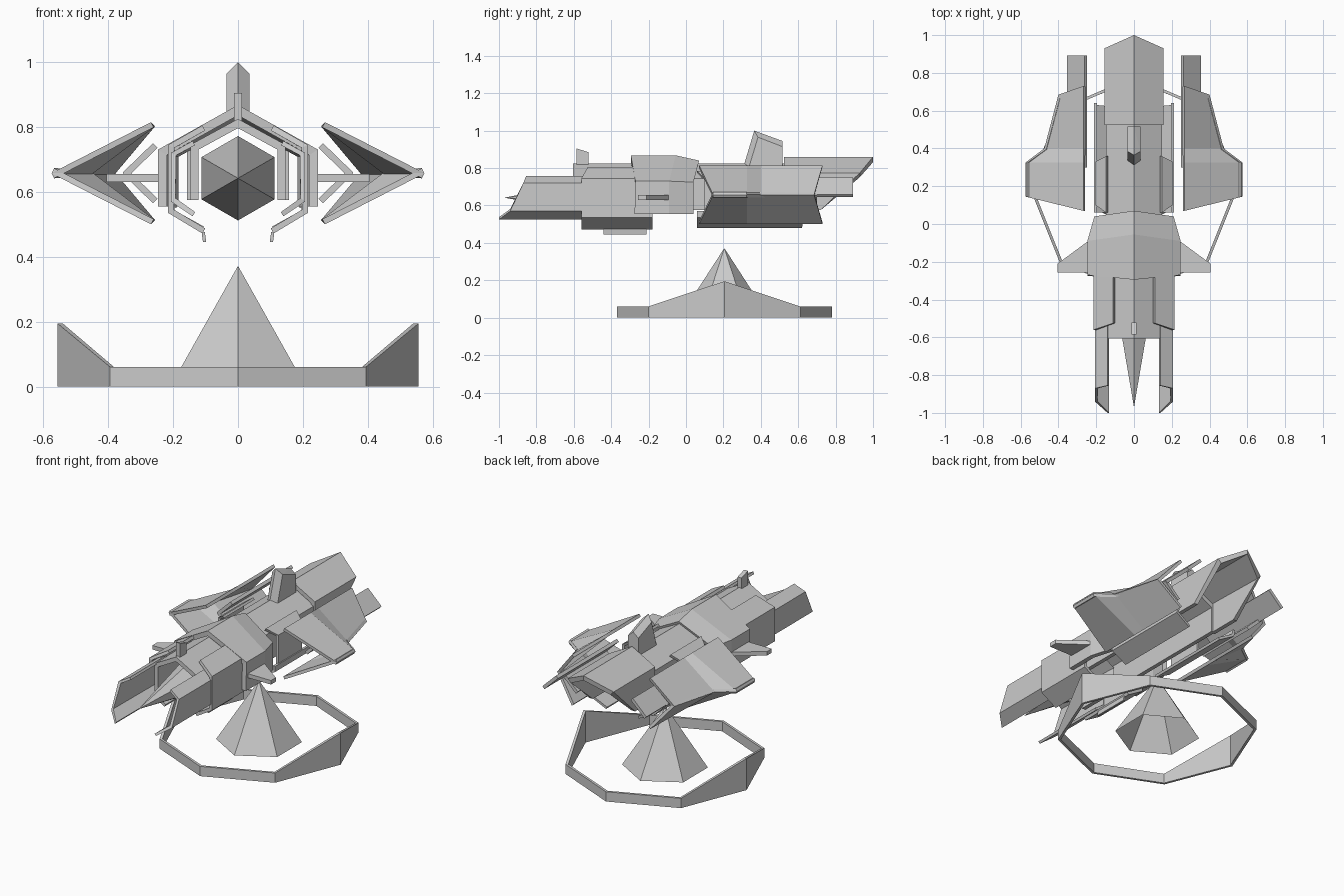
import bpy, bmesh, math

cube = bpy.data.objects.get("Cube")
if cube:
    bpy.data.objects.remove(cube, do_unlink=True)

grey = bpy.data.materials.new("plain_grey")
grey.use_nodes = True
grey.diffuse_color = (0.6, 0.6, 0.6, 1)
bsdf = next(n for n in grey.node_tree.nodes if n.type == 'BSDF_PRINCIPLED')
bsdf.inputs["Base Color"].default_value = (0.6, 0.6, 0.6, 1)


def add(name, verts, faces, mirror=False, thickness=0):
    """Mesh object, optionally mirrored in x and thickened inwards."""
    mesh = bpy.data.meshes.new(name)
    mesh.from_pydata(verts, [], faces)
    mesh.materials.append(grey)
    ob = bpy.data.objects.new(name, mesh)
    bpy.context.collection.objects.link(ob)
    if mirror:
        ob.modifiers.new("mirror", 'MIRROR').merge_threshold = 0.0005
    if thickness:
        sol = ob.modifiers.new("thickness", 'SOLIDIFY')
        sol.thickness = thickness
        sol.offset = -1
        sol.use_even_offset = True
    return ob


def shell(name, rings, thickness, mirror=True, closed=False):
    """Skin of quads through matching rings of points, given a wall thickness."""
    n = len(rings[0])
    verts = [p for r in rings for p in r]
    count = len(rings) if closed else len(rings) - 1
    faces = []
    for k in range(count):
        a, b = k * n, ((k + 1) % len(rings)) * n
        faces += [(a + i, a + i + 1, b + i + 1, b + i) for i in range(n - 1)]
    return add(name, verts, faces, mirror, thickness)


def panel(name, section, front, back, thickness):
    """Mirrored shell of one x-z section; front and back give y per point."""
    return shell(name, [[(x, y, z) for (x, z), y in zip(section, ys)]
                        for ys in (front, back)], thickness)


def solid(name, points, mirror=False):
    """Convex block around a few corner points."""
    ob = add(name, points, [], mirror)
    bm = bmesh.new()
    bm.from_mesh(ob.data)
    bmesh.ops.convex_hull(bm, input=bm.verts[:])
    bmesh.ops.dissolve_limit(bm, angle_limit=0.02, verts=bm.verts[:], edges=bm.edges[:])
    bmesh.ops.recalc_face_normals(bm, faces=bm.faces[:])
    bm.to_mesh(ob.data)
    bm.free()
    return ob


def pyramid(name, base, apex):
    n = len(base)
    return add(name, base + [apex], [(i, (i + 1) % n, n) for i in range(n)])


hexagon = [math.radians(90 + 60 * i) for i in range(6)]

# Stand: open six-sided cone inside an eight-sided ring with raised sides
pyramid("stand_cone", [(0.241 * math.cos(a), 0.205 + 0.241 * math.sin(a), 0) for a in hexagon],
        (0, 0.205, 0.372))
ring = []
for i in range(8):
    a = math.radians(45 * i)
    x, y = 0.557 * math.cos(a), 0.205 + 0.575 * math.sin(a)
    ring.append([(x, y, 0.195 if i % 4 == 0 else 0.06), (x, y, 0)])
shell("stand_ring", ring, 0.015, mirror=False, closed=True)

# Nose spike
pyramid("nose_spike", [(-0.13 * math.cos(a), -0.31, 0.642 + 0.13 * math.sin(a)) for a in hexagon],
        (0, -0.97, 0.642))

# Roofed hull shells, open underneath
panel("main_hull", [(0, 0.825), (0.147, 0.745), (0.147, 0.575)],
      [-0.605] * 3, [0.54] * 3, 0.025)
panel("rear_hull", [(0, 0.86), (0.157, 0.775), (0.157, 0.575)],
      [0.525] * 3, [1.0, 0.93, 0.72], 0.025)
shell("centre_band", [
    [(0, -0.295, 0.868), (0.247, -0.27, 0.73), (0.247, -0.275, 0.555)],
    [(0, -0.055, 0.868), (0.247, -0.09, 0.73), (0.247, -0.09, 0.555)],
    [(0, 0.07, 0.84), (0.21, 0.04, 0.725), (0.21, 0.04, 0.555)]], 0.028)

# Front prongs and the side pods behind them
prong = [(0.14, 0.757), (0.207, 0.72), (0.207, 0.57), (0.14, 0.525)]
panel("front_prongs", prong, [-0.855, -0.87, -0.94, -1.0], [-0.5] * 4, 0.015)
pod = [(0.11, 0.805), (0.215, 0.745), (0.215, 0.535), (0.11, 0.472)]
panel("side_pods", pod, [-0.525, -0.56, -0.56, -0.56], [-0.18] * 4, 0.018)
panel("pod_skids", [(0.112, 0.475), (0.108, 0.445)], [-0.44] * 2, [-0.21] * 2, 0.01)

# Bulges and lower plates beside the rear hull
panel("rear_bulges", [(0.147, 0.785), (0.205, 0.745), (0.205, 0.55)],
      [0.06, 0.1, 0.1], [0.36, 0.33, 0.33], 0.015)
panel("lower_plates", [(0.212, 0.57), (0.212, 0.535), (0.112, 0.48)],
      [0.06] * 3, [0.64, 0.63, 0.62], 0.015)

# Short front fins
solid("front_fins", [(x, y, z) for z in (0.63, 0.655) for x, y in
                     [(0.235, -0.085), (0.405, -0.21), (0.405, -0.257), (0.235, -0.257)]], True)

# Rear wings: upper and lower skins meeting at the outer edge
stations = [(0.07, 0.575, 0.145), (0.325, 0.575, 0.325), (0.4, 0.475, 0.4), (0.73, 0.4, 0.685)]
upper = [[(0.268, yi, 0.815), (xo, yo, 0.658)] for yi, xo, yo in stations]
lower = [[(x, y, 1.315 - z) for x, y, z in r] for r in reversed(upper)]
shell("upper_wings", upper, 0.018)
shell("lower_wings", lower, 0.018)

# Inner wing plates
panel("upper_wing_plates", [(0.262, 0.75), (0.355, 0.66)], [0.3] * 2, [0.893] * 2, 0.02)
panel("lower_wing_plates", [(0.355, 0.655), (0.262, 0.565)], [0.3] * 2, [0.7] * 2, 0.02)

# Dorsal fin and front mast
fin = [(0, 0.305, 0.8), (0, 0.365, 1.0), (0, 0.515, 0.945), (0, 0.515, 0.8)]
for s in (-0.035, 0.035):
    fin += [(s, 0.335, 0.8), (s, 0.385, 0.965), (s, 0.515, 0.915), (s, 0.515, 0.8)]
solid("dorsal_fin", fin)
solid("front_mast", [(s, y, z) for s in (-0.013, 0.013) for y, z in
                     [(-0.585, 0.8), (-0.585, 0.905), (-0.522, 0.885), (-0.522, 0.8)]])
